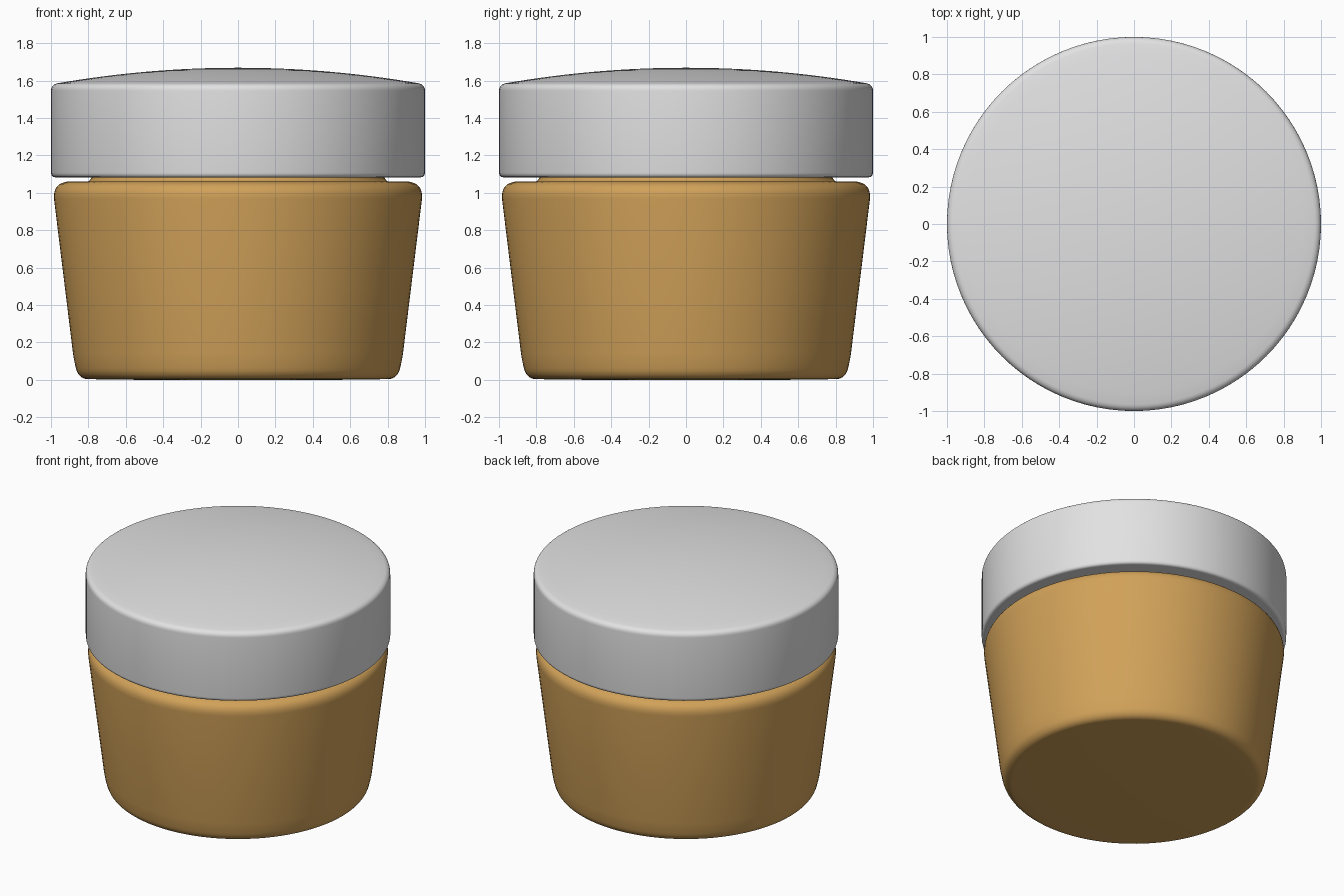
import bpy
import bmesh
import math
from mathutils import Vector

if "Cube" in bpy.data.objects:
    bpy.data.objects.remove(bpy.data.objects["Cube"], do_unlink=True)

SIDES = 96


def make_material(name, color):
    mat = bpy.data.materials.new(name)
    mat.use_nodes = True
    mat.diffuse_color = color
    bsdf = mat.node_tree.nodes["Principled BSDF"]
    bsdf.inputs["Base Color"].default_value = color
    bsdf.inputs["Roughness"].default_value = 0.5
    return mat


def corner(start, control, end, steps=8):
    """Rounded profile corner from start to end, pulled towards control."""
    a, b, c = Vector(start), Vector(control), Vector(end)
    return [a.lerp(b, i / steps).lerp(b.lerp(c, i / steps), i / steps)
            for i in range(steps + 1)]


def lathe(name, profile, mat):
    """Turn a (radius, height) profile around the z axis."""
    bm = bmesh.new()
    verts = [bm.verts.new((p[0], 0, p[1])) for p in profile]
    edges = [bm.edges.new(pair) for pair in zip(verts, verts[1:])]
    bmesh.ops.spin(bm, geom=verts + edges, cent=(0, 0, 0), axis=(0, 0, 1),
                   angle=math.tau, steps=SIDES, use_merge=True)
    bmesh.ops.remove_doubles(bm, verts=bm.verts, dist=0.0001)
    bmesh.ops.recalc_face_normals(bm, faces=bm.faces)
    mesh = bpy.data.meshes.new(name)
    bm.to_mesh(mesh)
    bm.free()
    mesh.materials.append(mat)
    obj = bpy.data.objects.new(name, mesh)
    bpy.context.collection.objects.link(obj)
    bpy.ops.object.select_all(action="DESELECT")
    obj.select_set(True)
    bpy.context.view_layer.objects.active = obj
    bpy.ops.object.shade_smooth_by_angle(angle=math.radians(35))
    return obj


amber = make_material("amber_glass", (0.64, 0.36, 0.10, 1))
silver = make_material("pale_grey_lid", (0.76, 0.76, 0.77, 1))

# Jar: flat base, rounded heel, flared wall, rounded shoulder, narrow neck
jar = [(0, 0), (0.5, 0)]
jar += corner((0.80, 0.004), (0.845, 0.004), (0.863, 0.05))
jar += corner((0.867, 0.065), (0.876, 0.10), (0.882, 0.14), 4)
jar += corner((0.984, 0.97), (0.990, 1.06), (0.89, 1.062), 10)
jar += [(0.80, 1.062)]
jar += corner((0.80, 1.062), (0.785, 1.07), (0.78, 1.09), 4)
jar += [(0.78, 1.45), (0, 1.45)]
lathe("jar_body", jar, amber)

# Lid: hollow cap with a softened rim and a shallow domed top
rim_height, rim_radius, dome_height = 1.586, 0.965, 0.083
lid = [(0, 1.5), (0.80, 1.5), (0.80, 1.083)]
lid += corner((0.975, 1.083), (0.998, 1.083), (1.0, 1.108), 6)
lid += corner((1.0, 1.545), (1.0, 1.578), (rim_radius, rim_height))
for i in range(15, -1, -1):
    t = i / 16
    lid.append((rim_radius * t, rim_height + dome_height * (1 - t * t)))
lathe("domed_lid", lid, silver)
